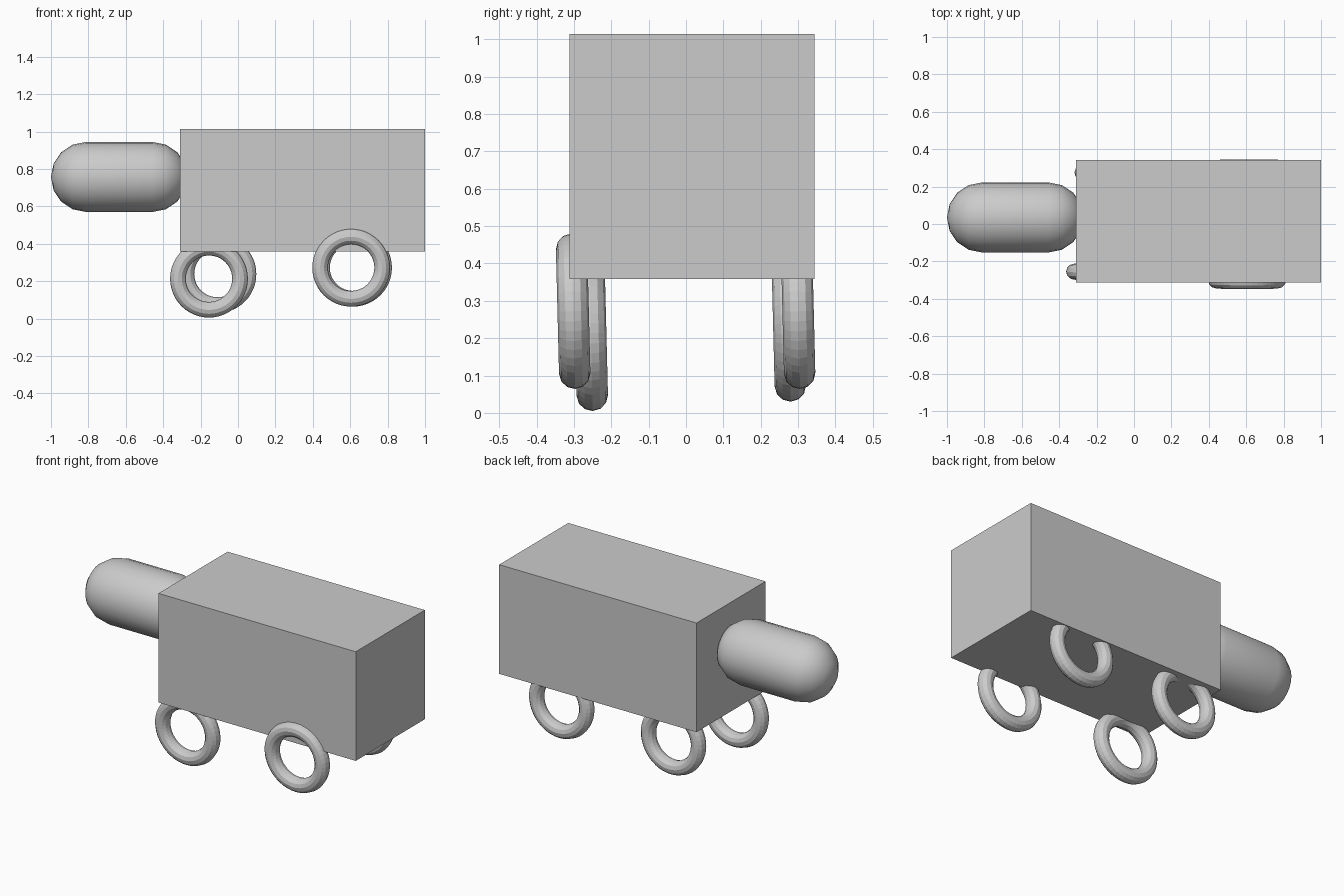
import bpy
import math
from math import cos, sin, pi

old = bpy.data.objects.get("Cube")
if old:
    bpy.data.objects.remove(old, do_unlink=True)

# One plain grey for every part
GREY = (0.6, 0.6, 0.6, 1.0)
mat = bpy.data.materials.new("plain_grey")
mat.use_nodes = True
mat.diffuse_color = GREY
mat.node_tree.nodes["Principled BSDF"].inputs["Base Color"].default_value = GREY


def finish(name):
    obj = bpy.context.object
    obj.name = name
    obj.data.materials.clear()
    obj.data.materials.append(mat)
    return obj


# Box body
bpy.ops.mesh.primitive_cube_add(size=1, location=(0.345, 0.016, 0.686))
body = finish("body")
body.scale = (1.31, 0.655, 0.655)


# Capsule head: a profile lathed about the x axis
def capsule(name, x0, x1, radius, y, z, sides=24, rings=4):
    steps = [i * pi / 2 / rings for i in range(rings + 1)]
    profile = [(x0 + radius - radius * cos(a), radius * sin(a)) for a in steps[1:]]
    profile += [(x1 - radius + radius * cos(a), radius * sin(a)) for a in reversed(steps[1:])]
    turns = [2 * pi * k / sides for k in range(sides)]
    verts = [(x, y + r * cos(t), z + r * sin(t)) for x, r in profile for t in turns]
    first, last = len(verts), len(verts) + 1
    verts += [(x0, y, z), (x1, y, z)]
    faces = []
    end = (len(profile) - 1) * sides
    for k in range(sides):
        n = (k + 1) % sides
        faces.append((first, n, k))
        faces.append((last, end + k, end + n))
        for i in range(len(profile) - 1):
            a, b = i * sides, (i + 1) * sides
            faces.append((a + k, a + n, b + n, b + k))
    mesh = bpy.data.meshes.new(name)
    mesh.from_pydata(verts, [], faces)
    obj = bpy.data.objects.new(name, mesh)
    bpy.context.collection.objects.link(obj)
    bpy.ops.object.select_all(action="DESELECT")
    obj.select_set(True)
    bpy.context.view_layer.objects.active = obj
    bpy.ops.object.shade_smooth_by_angle(angle=math.radians(30))
    return finish(name)


capsule("head", -1.0, -0.27, 0.187, 0.035, 0.757)

# Ring wheels, all leaning slightly
WHEELS = {
    "wheel_front_right": (-0.155, -0.255, 0.213),
    "wheel_front_left": (0.605, -0.302, 0.272),
    "wheel_back_right": (-0.11, 0.275, 0.238),
    "wheel_back_left": (0.615, 0.3, 0.272),
}
for name, place in WHEELS.items():
    bpy.ops.mesh.primitive_torus_add(
        major_radius=0.166, minor_radius=0.042, major_segments=48, minor_segments=12,
        location=place, rotation=(pi / 2 + 0.025, 0, 0))
    finish(name)
